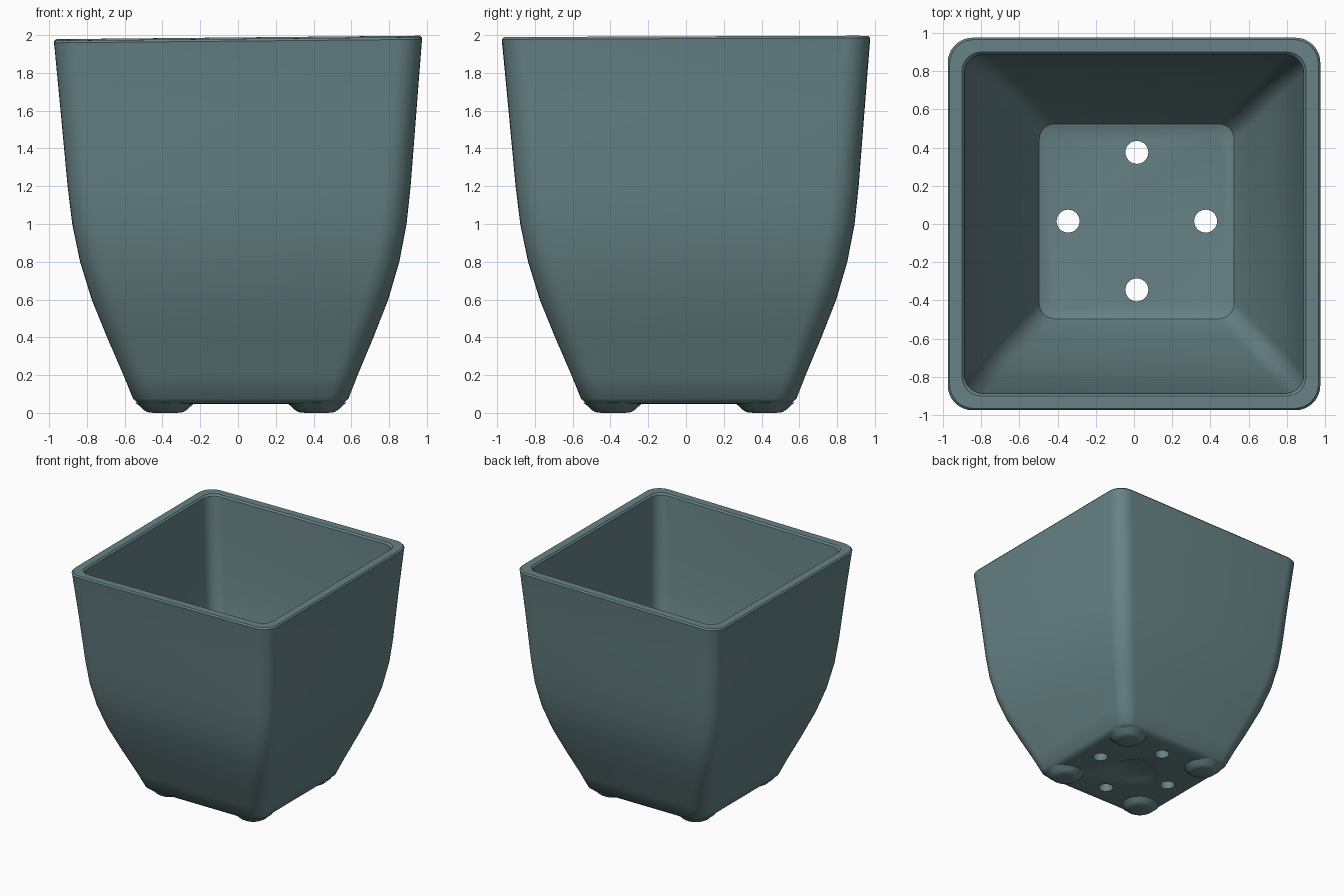
import bpy, bmesh, math
from mathutils import Matrix

cube = bpy.data.objects.get("Cube")
if cube:
    bpy.data.objects.remove(cube, do_unlink=True)

COLOUR = (0.135, 0.225, 0.235, 1)
glaze = bpy.data.materials.new("grey_teal")
glaze.use_nodes = True
glaze.diffuse_color = COLOUR
glaze.node_tree.nodes["Principled BSDF"].inputs["Base Color"].default_value = COLOUR

BASE = 0.015      # the base sits slightly off the rim's centre
HOLE_RING = 0.36
CORNER_STEPS = 8


def make_object(name, bm):
    mesh = bpy.data.meshes.new(name)
    bmesh.ops.recalc_face_normals(bm, faces=bm.faces)
    bm.to_mesh(mesh)
    bm.free()
    mesh.materials.append(glaze)
    obj = bpy.data.objects.new(name, mesh)
    bpy.context.collection.objects.link(obj)
    return obj


def smooth(obj, angle):
    bpy.ops.object.select_all(action='DESELECT')
    obj.select_set(True)
    bpy.context.view_layer.objects.active = obj
    bpy.ops.object.shade_smooth_by_angle(angle=math.radians(angle))


def rounded_square(bm, half, radius, z):
    """Ring of vertices; the rim tilts a little and the base is offset."""
    shift = BASE * (1 - z / 2)
    ring = []
    for corner in range(4):
        mid = math.pi / 4 + corner * math.pi / 2
        cx = math.copysign(half - radius, math.cos(mid)) + shift
        cy = math.copysign(half - radius, math.sin(mid)) + shift
        for i in range(CORNER_STEPS + 1):
            a = (corner + i / CORNER_STEPS) * math.pi / 2
            x, y = cx + radius * math.cos(a), cy + radius * math.sin(a)
            tilt = (0.01 * x + 0.004 * y) * (z / 2) ** 4
            ring.append(bm.verts.new((x, y, z + tilt)))
    return ring


# Pot wall section, from the underside up the outside and down the inside:
# half width, corner radius, height
SECTION = [
    (0.50, 0.08, 0.046), (0.54, 0.10, 0.05), (0.57, 0.11, 0.075),
    (0.62, 0.12, 0.20), (0.705, 0.13, 0.40), (0.785, 0.14, 0.60),
    (0.845, 0.14, 0.80), (0.885, 0.14, 1.00), (0.908, 0.14, 1.20),
    (0.942, 0.14, 1.60), (0.972, 0.13, 1.95), (0.975, 0.13, 1.972),
    (0.965, 0.125, 1.984), (0.90, 0.10, 1.984), (0.888, 0.10, 1.97),
    (0.865, 0.10, 1.60), (0.83, 0.10, 1.20), (0.80, 0.10, 1.00),
    (0.755, 0.10, 0.80), (0.695, 0.10, 0.60), (0.62, 0.10, 0.40),
    (0.545, 0.09, 0.20), (0.51, 0.08, 0.14), (0.47, 0.07, 0.125),
]
bm = bmesh.new()
rings = [rounded_square(bm, *row) for row in SECTION]
for low, high in zip(rings, rings[1:]):
    for i in range(len(low)):
        j = (i + 1) % len(low)
        bm.faces.new((low[i], low[j], high[j], high[i]))
bm.faces.new(rings[0])
bm.faces.new(rings[-1])
pot = make_object("pot", bm)

# Cutters: four drainage holes and a shallow round dish in the underside
bm = bmesh.new()
for k in range(4):
    a = k * math.pi / 2
    spot = (BASE + HOLE_RING * math.cos(a), BASE + HOLE_RING * math.sin(a), 0.1)
    bmesh.ops.create_cone(bm, cap_ends=True, segments=32, radius1=0.06,
                          radius2=0.06, depth=0.4, matrix=Matrix.Translation(spot))
holes = make_object("hole_cutter", bm)

bm = bmesh.new()
bmesh.ops.create_cone(bm, cap_ends=True, segments=48, radius1=0.24, radius2=0.16,
                      depth=0.04, matrix=Matrix.Translation((BASE, BASE, 0.04)))
dish = make_object("dish_cutter", bm)

for cutter in (holes, dish):
    cutter.hide_render = True
    cut = pot.modifiers.new(cutter.name, 'BOOLEAN')
    cut.operation = 'DIFFERENCE'
    cut.solver = 'EXACT'
    cut.object = cutter
    bpy.context.view_layer.objects.active = pot
    bpy.ops.object.modifier_apply(modifier=cut.name)
    bpy.data.objects.remove(cutter, do_unlink=True)
smooth(pot, 35)

# Four low rounded feet under the corners
FOOT = [(0.16, 0.055), (0.14, 0.04), (0.115, 0.016), (0.095, 0.004), (0.06, 0.0)]
for side, sx in (("left", 1), ("right", -1)):
    for end, sy in (("front", -1), ("back", 1)):
        bm = bmesh.new()
        rings = []
        for r, z in FOOT:
            circle = bmesh.ops.create_circle(bm, segments=32, radius=r)["verts"]
            for v in circle:
                v.co.x += BASE + sx * 0.40
                v.co.y += BASE + sy * 0.40
                v.co.z = z
            rings.append(circle)
        for low, high in zip(rings, rings[1:]):
            for i in range(32):
                j = (i + 1) % 32
                bm.faces.new((low[i], low[j], high[j], high[i]))
        bm.faces.new(rings[0])
        bm.faces.new(rings[-1])
        smooth(make_object(f"{end}_{side}_foot", bm), 50)
